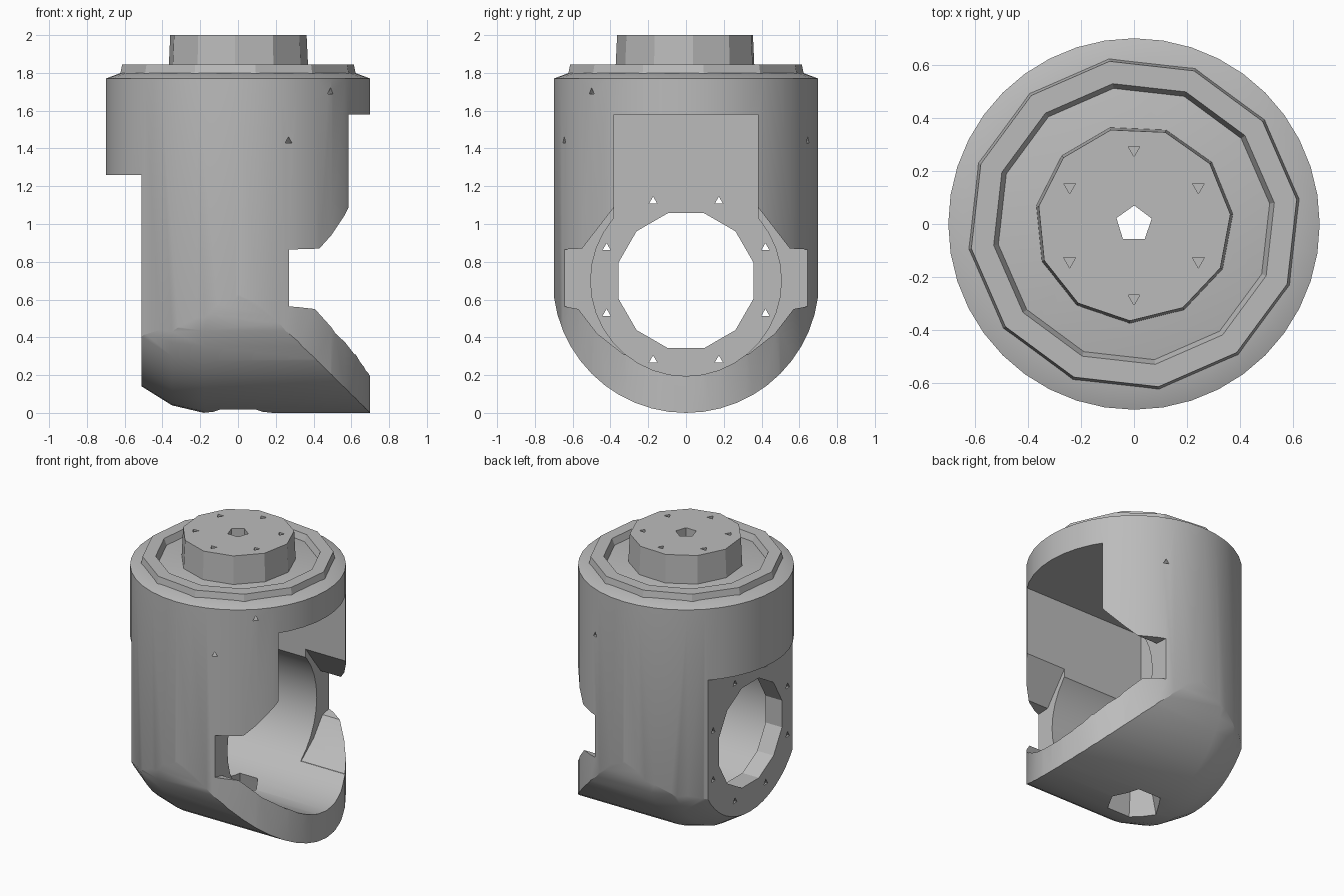
import bpy, bmesh
from math import sin, cos, pi, radians
from mathutils import Matrix, Vector

if "Cube" in bpy.data.objects:
    bpy.data.objects.remove(bpy.data.objects["Cube"], do_unlink=True)

grey = bpy.data.materials.new("plain grey")
grey.use_nodes = True
COLOUR = (0.5, 0.5, 0.5, 1)
grey.diffuse_color = COLOUR
grey.node_tree.nodes["Principled BSDF"].inputs["Base Color"].default_value = COLOUR

AXIS_Z = 0.7   # height of the sideways bore
R = 0.7        # housing radius


def finish(name, bm):
    bmesh.ops.recalc_face_normals(bm, faces=bm.faces)
    mesh = bpy.data.meshes.new(name)
    bm.to_mesh(mesh)
    bm.free()
    obj = bpy.data.objects.new(name, mesh)
    bpy.context.collection.objects.link(obj)
    mesh.materials.append(grey)
    return obj


def loft(name, rings, closed=False):
    """Skin a list of equal-length rings, capping the ends or closing the loop."""
    bm = bmesh.new()
    rows = [[bm.verts.new(p) for p in ring] for ring in rings]
    n = len(rows[0])
    pairs = list(zip(rows, rows[1:])) + ([(rows[-1], rows[0])] if closed else [])
    for a, b in pairs:
        for i in range(n):
            j = (i + 1) % n
            bm.faces.new((a[i], a[j], b[j], b[i]))
    if not closed:
        bm.faces.new(rows[0])
        bm.faces.new(rows[-1])
    return finish(name, bm)


def lathe(name, profile, sides, closed=False, turn=0.0):
    ang = [2 * pi * i / sides + turn for i in range(sides)]
    return loft(name, [[(r * cos(a), r * sin(a), z) for a in ang]
                       for r, z in profile], closed)


def prism_x(name, outline, x0, x1):
    return loft(name, [[(x, y, z) for y, z in outline] for x in (x0, x1)])


def rods(name, pairs, radius, sides):
    """Straight rods between point pairs, in one object."""
    bm = bmesh.new()
    for a, b in pairs:
        a, b = Vector(a), Vector(b)
        rot = (b - a).to_track_quat('Z', 'Y').to_matrix().to_4x4()
        bmesh.ops.create_cone(bm, cap_ends=True, segments=sides, radius1=radius,
                              radius2=radius, depth=(b - a).length,
                              matrix=Matrix.Translation((a + b) / 2) @ rot)
    return finish(name, bm)


def boolean(target, cutter, operation='DIFFERENCE'):
    cutter.hide_render = True
    mod = target.modifiers.new("cut", 'BOOLEAN')
    mod.operation, mod.object, mod.solver = operation, cutter, 'EXACT'
    bpy.context.view_layer.objects.active = target
    bpy.ops.object.modifier_apply(modifier=mod.name)
    bpy.data.objects.remove(cutter, do_unlink=True)


def circle(r, sides, turn=0.0):
    return [(r * cos(2 * pi * i / sides + turn), AXIS_Z + r * sin(2 * pi * i / sides + turn))
            for i in range(sides)]


# Housing: upright drum with a bevelled top edge
housing = lathe("housing", [(R, -0.1), (R, 1.77), (0.62, 1.8)], 40)

# Rounded underside: U-shaped sections that shrink towards the flat side
sections = [(-0.8, 0.38), (-0.51, 0.565), (-0.35, 0.665), (-0.18, 0.705), (0.8, 0.705)]
rings = []
for x, r in sections:
    arc = [(x, r * cos(pi + pi * i / 24), 0.705 + r * sin(pi + pi * i / 24))
           for i in range(25)]
    rings.append(arc + [(x, r, 2.2), (x, -r, 2.2)])
boolean(housing, loft("underside_form", rings), 'INTERSECT')

# Flat mounting face on one side, under a ledge
boolean(housing, prism_x("flat_cut", [(-1, -1), (1, -1), (1, 1.26), (-1, 1.26)], -1, -0.51))

# Main bore and the smaller hole through the flat wall
boolean(housing, prism_x("bore_cut", circle(0.505, 36), -0.38, 1))
boolean(housing, prism_x("wall_hole_cut", circle(0.37, 12, pi / 12), -0.8, 0))

# Tall window above the bore
boolean(housing, prism_x("window_cut", [(-0.38, 0.8), (0.38, 0.8), (0.38, 1.58), (-0.38, 1.58)],
                         -0.379, 1))

# Side notches and sloped shoulders at the mouth of the bore
half = [(0.38, 1.09), (0.55, 0.87), (0.65, 0.865), (0.65, 0.565), (0.57, 0.55),
        (0.47, 0.42), (0.33, 0.31)]
mouth = half + [(-y, z) for y, z in reversed(half)]
boolean(housing, prism_x("mouth_cut", mouth, 0.27, 1))

# Tapered drain hole underneath and shaft passage through the roof
boolean(housing, lathe("drain_cut", [(0.2, -0.1), (0.18, 0.03), (0.12, 0.3)], 6))
boolean(housing, lathe("passage_cut", [(0.07, 1.4), (0.07, 1.95)], 5, turn=0.3))

# Small screw holes around the wall hole and in the drum
wall = []
for i in range(8):
    a = radians(22.5 + 45 * i)
    y, z = 0.455 * cos(a), AXIS_Z + 0.455 * sin(a)
    wall.append(((-0.6, y, z), (-0.3, y, z)))
boolean(housing, rods("wall_screw_cut", wall, 0.025, 3))
drum = [((0.21, s * 0.5, 1.44), (0.31, s * 0.75, 1.44)) for s in (-1, 1)]
drum.append(((0.43, -0.44, 1.7), (0.55, -0.56, 1.7)))
boolean(housing, rods("drum_screw_cut", drum, 0.022, 3))

# Retaining ring on the top
lathe("top_ring", [(0.63, 1.795), (0.62, 1.845), (0.535, 1.845), (0.515, 1.795)], 12,
      closed=True, turn=0.15)

# Faceted shaft stub with a centre hole and six screw holes
shaft = lathe("shaft_stub", [(0.375, 1.79), (0.365, 2.0)], 11, turn=0.1)
boolean(shaft, lathe("centre_cut", [(0.07, 1.7), (0.07, 2.1)], 5, turn=0.3))
screws = []
for i in range(6):
    a = radians(30 + 60 * i)
    x, y = 0.28 * cos(a), 0.28 * sin(a)
    screws.append(((x, y, 1.9), (x, y, 2.1)))
boolean(shaft, rods("shaft_screw_cut", screws, 0.026, 3))

# Smooth the curved housing, keeping its edges sharp
bpy.ops.object.select_all(action='DESELECT')
housing.select_set(True)
bpy.context.view_layer.objects.active = housing
bpy.ops.object.shade_smooth_by_angle(angle=radians(25))
